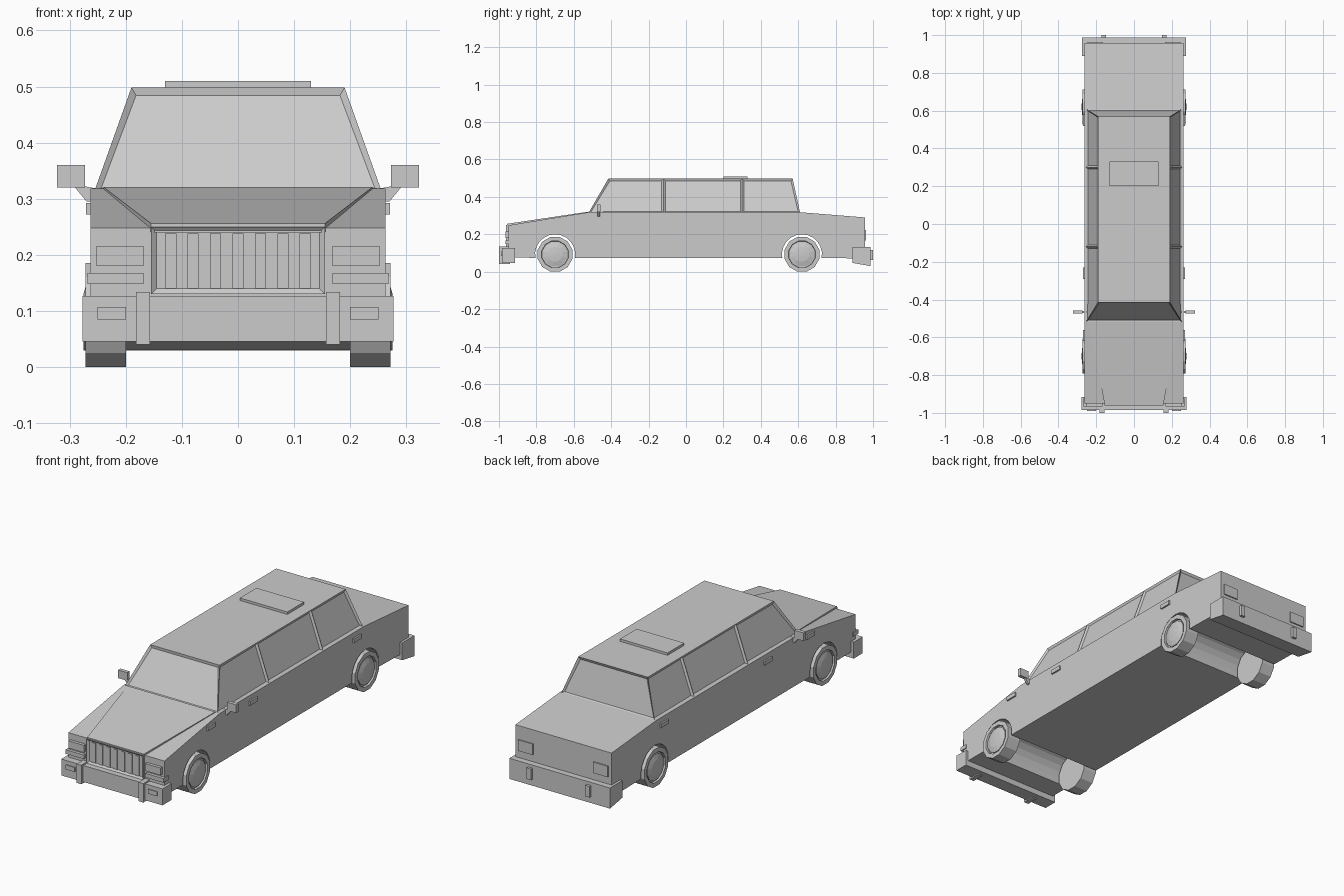
import bpy, bmesh
from math import sin, cos, pi, radians
from mathutils import Matrix

if "Cube" in bpy.data.objects:
    bpy.data.objects.remove(bpy.data.objects["Cube"])


def finish(bm, name):
    bmesh.ops.recalc_face_normals(bm, faces=bm.faces)
    me = bpy.data.meshes.new(name)
    bm.to_mesh(me)
    bm.free()
    ob = bpy.data.objects.new(name, me)
    bpy.context.collection.objects.link(ob)
    return ob


def box(name, x, y, z, mirror=False):
    """Box from (min, max) ranges, optionally mirrored over x = 0."""
    return hull(name, [(a, b, c) for a in x for b in y for c in z], mirror)


def hull(name, pts, mirror=False):
    bm = bmesh.new()
    vs = [bm.verts.new(p) for p in pts]
    bmesh.ops.convex_hull(bm, input=vs)
    bmesh.ops.dissolve_limit(bm, angle_limit=0.01, verts=bm.verts, edges=bm.edges)
    ob = finish(bm, name)
    if mirror:
        ob.modifiers.new("Mirror", 'MIRROR').use_mirror_merge = False
    return ob


def prism(name, profile, x0, x1):
    """Extrude a (y, z) outline along x."""
    bm = bmesh.new()
    f = bm.faces.new([bm.verts.new((x0, y, z)) for y, z in profile])
    r = bmesh.ops.extrude_face_region(bm, geom=[f])
    vs = [v for v in r['geom'] if isinstance(v, bmesh.types.BMVert)]
    bmesh.ops.translate(bm, verts=vs, vec=(x1 - x0, 0, 0))
    return finish(bm, name)


AXLES = (-0.70, 0.62)
AXLE_Z = 0.093


# Lower body with wheel arches in its side outline
def arch(yc, r=0.107, n=12):
    a0 = radians(-10)
    return [(yc + r * cos(a), AXLE_Z + r * sin(a))
            for a in (a0 + (pi - 2 * a0) * i / n for i in range(n + 1))]


profile = [(-0.95, 0.075), (-0.95, 0.248), (-0.52, 0.318), (0.61, 0.318),
           (0.957, 0.29), (0.957, 0.07)] + arch(AXLES[1]) + arch(AXLES[0])
prism("lower_body", profile, -0.263, 0.263)

# Raised hood centre tapering into the grille
hull("hood_centre", [(s * x, y, z) for s in (-1, 1) for x, y, z in
     ((0.155, -0.957, 0.24), (0.155, -0.957, 0.256), (0.24, -0.52, 0.30), (0.24, -0.52, 0.321))])

# Cabin with recessed windows
bm = bmesh.new()
base_y = (-0.52, -0.12, 0.30, 0.61)
roof_y = (-0.415, -0.12, 0.30, 0.57)
low, top = ([[bm.verts.new((s * w, y, z)) for y in ys] for s in (-1, 1)]
            for ys, w, z in ((base_y, 0.255, 0.316), (roof_y, 0.19, 0.498)))
windows = [bm.faces.new((low[s][i], low[s][i + 1], top[s][i + 1], top[s][i]))
           for s in (0, 1) for i in range(3)]
windows += [bm.faces.new((low[0][i], low[1][i], top[1][i], top[0][i])) for i in (0, 3)]
bm.faces.new(top[0] + top[1][::-1])
bm.faces.new(low[0] + low[1][::-1])
bmesh.ops.recalc_face_normals(bm, faces=bm.faces)
bmesh.ops.inset_individual(bm, faces=windows, thickness=0.014, depth=-0.008)
finish(bm, "cabin")

box("sunroof", (-0.13, 0.13), (0.20, 0.33), (0.49, 0.51))

# Grille frame and slats
bm = bmesh.new()
bmesh.ops.create_cube(bm, size=1, matrix=Matrix.Translation((0, -0.945, 0.19))
                      @ Matrix.Diagonal((0.31, 0.034, 0.12, 1)))
front = [f for f in bm.faces if f.normal.y < -0.9]
bmesh.ops.inset_individual(bm, faces=front, thickness=0.014, depth=-0.008)
finish(bm, "grille_frame")
for i in range(7):
    x = -0.12 + i * 0.04
    box("grille_slat", (x - 0.01, x + 0.01), (-0.958, -0.945), (0.14, 0.238))

# Bumpers and their guards
box("front_bumper", (-0.277, 0.277), (-0.985, -0.915), (0.046, 0.127))
hull("rear_bumper", [(x, y, z) for x in (-0.275, 0.275) for y, z in
     ((0.89, 0.047), (0.89, 0.132), (0.987, 0.03), (0.987, 0.132))])
box("front_bumper_guard", (0.157, 0.182), (-1.0, -0.94), (0.04, 0.134), True)
box("rear_bumper_guard", (0.148, 0.172), (0.97, 1.0), (0.062, 0.117), True)

# Lamps
box("headlight", (0.168, 0.252), (-0.965, -0.94), (0.18, 0.216), True)
box("turn_signal", (0.168, 0.268), (-0.965, -0.925), (0.148, 0.168), True)
box("fog_light", (0.20, 0.25), (-0.99, -0.97), (0.085, 0.107), True)
box("tail_light", (0.165, 0.245), (0.94, 0.963), (0.168, 0.222), True)

# Door handles and side markers
for y in (-0.59, -0.26, 0.55):
    box("side_handle", (0.255, 0.271), (y - 0.03, y + 0.03), (0.272, 0.292), True)

# Wing mirrors
box("mirror", (0.273, 0.323), (-0.475, -0.457), (0.32, 0.36), True)
hull("mirror_arm", [(x, y, z) for y in (-0.472, -0.46) for x, z in
     ((0.25, 0.318), (0.25, 0.295), (0.27, 0.295), (0.292, 0.322), (0.273, 0.322))], True)


# Wheels: tyre with recessed rim, plus shallow domed hub cap
def turned(name, rings, yc, n=12):
    """Lathe (x, radius) rings about the axle."""
    bm = bmesh.new()
    loops = [[bm.verts.new((x, yc + r * cos(a), AXLE_Z + r * sin(a)))
              for a in (2 * pi * (k + 0.5) / n for k in range(n))] for x, r in rings]
    for p, q in zip(loops, loops[1:]):
        for k in range(n):
            bm.faces.new((p[k], p[(k + 1) % n], q[(k + 1) % n], q[k]))
    bm.faces.new(loops[0])
    bm.faces.new(loops[-1])
    ob = finish(bm, name)
    ob.modifiers.new("Mirror", 'MIRROR').use_mirror_merge = False


for yc, end in zip(AXLES, ("front", "rear")):
    turned(end + "_tyre", [(0.20, 0.096), (0.272, 0.096), (0.272, 0.074), (0.262, 0.072)], yc)
    turned(end + "_hub_cap", [(0.255, 0.066), (0.268, 0.066), (0.275, 0.04), (0.277, 0.012)], yc)
